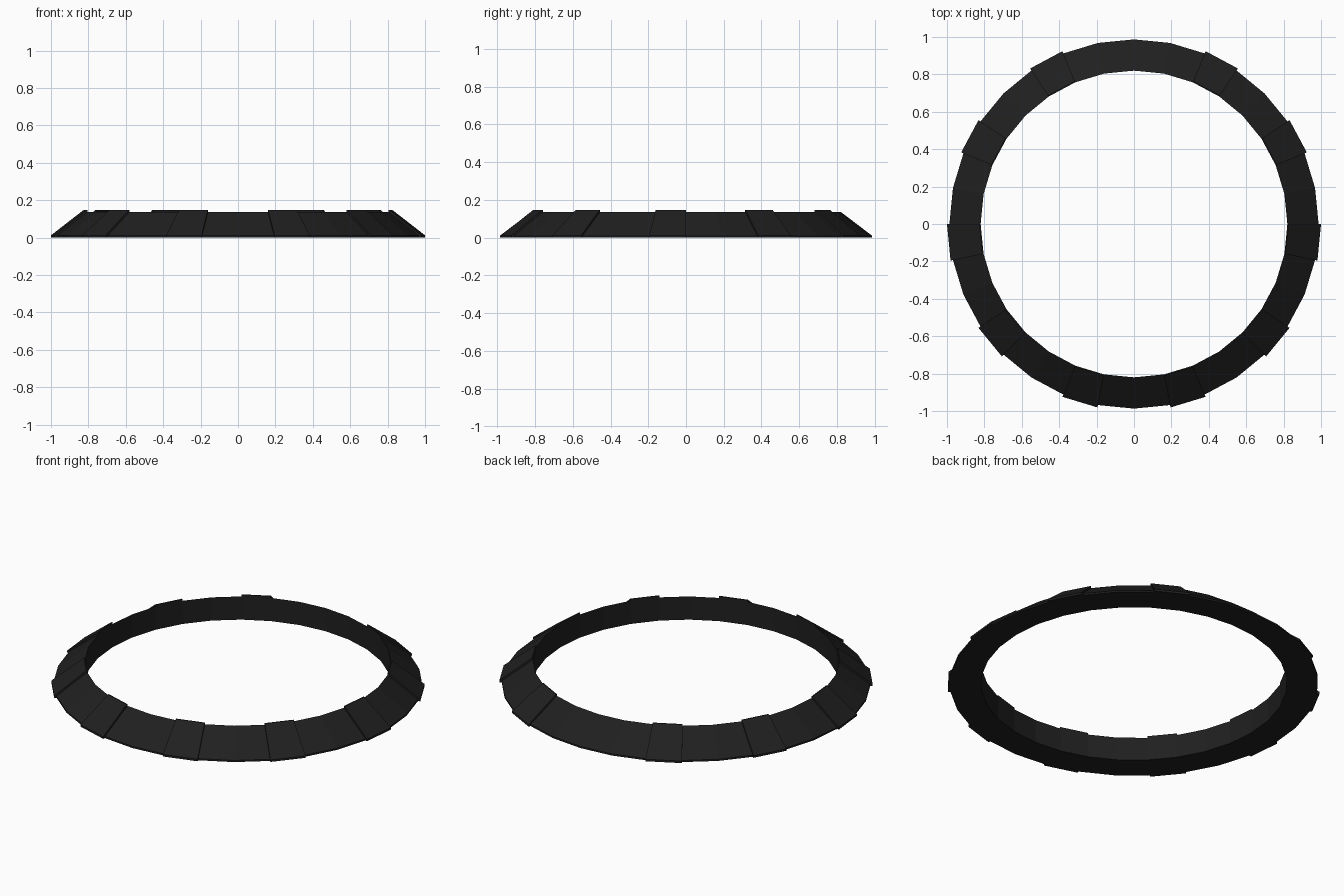
import bpy, bmesh
from math import cos, sin, tau

if "Cube" in bpy.data.objects:
    bpy.data.objects.remove(bpy.data.objects["Cube"])

SIDES = 32
INNER, OUTER, RAISED = 0.82, 0.987, 1.0

mat = bpy.data.materials.new("black_rubber")
mat.diffuse_color = (0.014, 0.014, 0.014, 1)
mat.use_nodes = True
mat.node_tree.nodes["Principled BSDF"].inputs["Base Color"].default_value = mat.diffuse_color


def sweep(name, profile, spans, closed_ring=False, skip=()):
    """Sweep a closed (radius, z) profile over each (start, step count) span."""
    bm = bmesh.new()
    n = len(profile)
    for start, count in spans:
        stops = count if closed_ring else count + 1
        rows = []
        for i in range(stops):
            a = (start + i) * tau / SIDES
            rows.append([bm.verts.new((r * cos(a), r * sin(a), z)) for r, z in profile])
        for i in range(count):
            a, b = rows[i], rows[(i + 1) % stops]
            for j in range(n):
                if j not in skip:
                    k = (j + 1) % n
                    bm.faces.new((a[j], a[k], b[k], b[j]))
        if not closed_ring:
            bm.faces.new(rows[0])
            bm.faces.new(rows[-1][::-1])
    bmesh.ops.recalc_face_normals(bm, faces=bm.faces)
    mesh = bpy.data.meshes.new(name)
    bm.to_mesh(mesh)
    bm.free()
    mesh.materials.append(mat)
    obj = bpy.data.objects.new(name, mesh)
    bpy.context.collection.objects.link(obj)
    return obj


# Main ring: upright inner wall, flat underside, sloping outer face
sweep("base_ring",
      [(INNER, 0), (OUTER, 0), (OUTER, 0.01), (INNER, 0.137)],
      [(0, SIDES)], closed_ring=True)

# Thin raised pads, one facet wide, mirrored left to right
right = [5, 2, -1, -4, -7]
pads = [(k, 1) for k in right] + [(15 - k, 1) for k in right]
sweep("raised_pads",
      [(OUTER, 0), (RAISED, 0), (RAISED, 0.012), (INNER + 0.006, 0.147),
       (INNER, 0.147), (INNER, 0.137), (OUTER, 0.01)],
      pads, skip=(5, 6))
